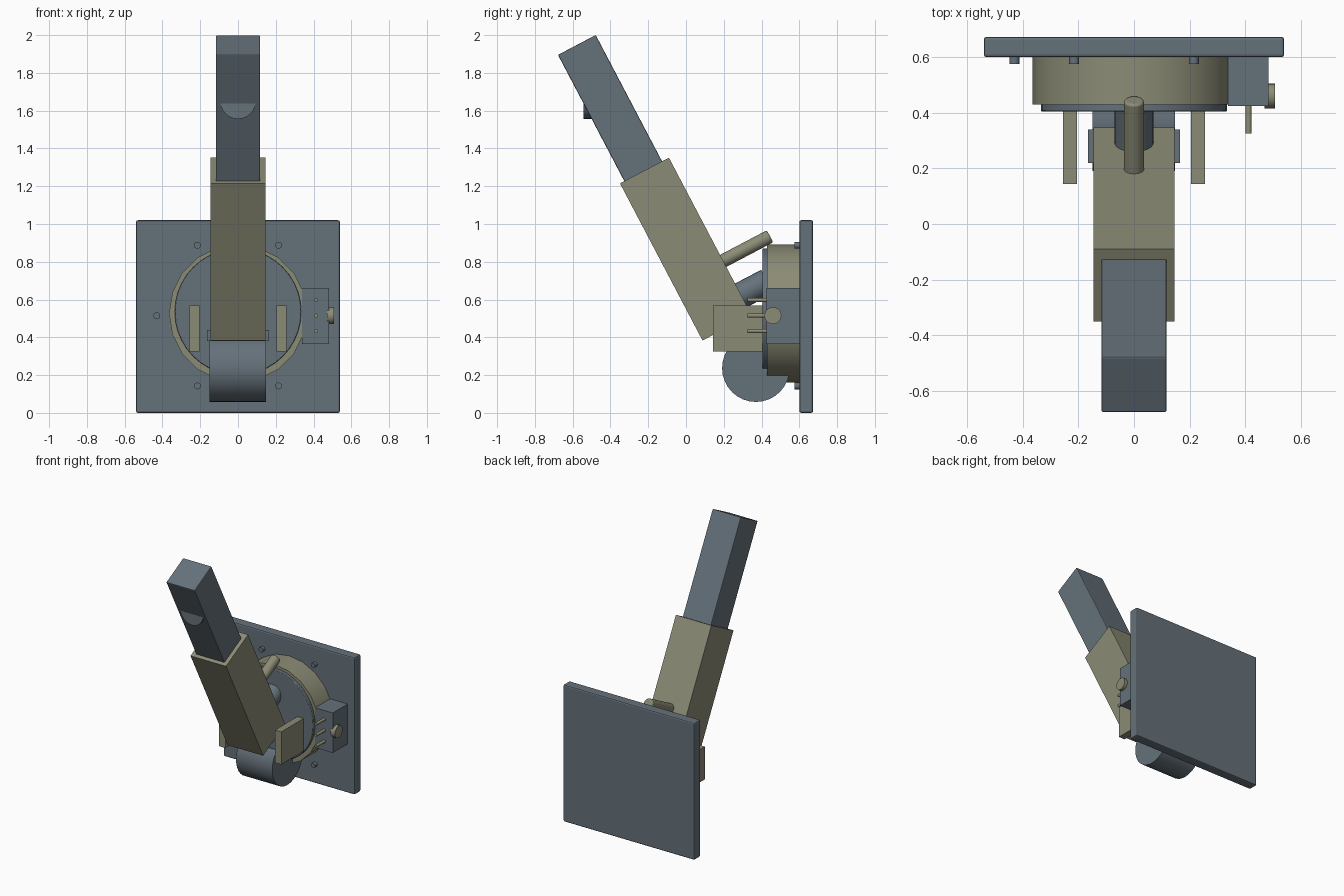
import bpy, math
from mathutils import Vector

if "Cube" in bpy.data.objects:
    bpy.data.objects.remove(bpy.data.objects["Cube"])


def material(name, rgb):
    m = bpy.data.materials.new(name)
    m.diffuse_color = (*rgb, 1)
    m.use_nodes = True
    m.node_tree.nodes["Principled BSDF"].inputs["Base Color"].default_value = m.diffuse_color
    return m


GRAY = material("slate gray", (0.13, 0.165, 0.195))
TAN = material("olive tan", (0.26, 0.26, 0.18))


def finish(ob, name, mat, bevel=0):
    ob.name = name
    ob.data.materials.append(mat)
    if bevel:
        mod = ob.modifiers.new("bevel", 'BEVEL')
        mod.width = bevel
        mod.segments = 2
    return ob


def box(name, mat, x, y, z, bevel=0):
    lo, hi = Vector((x[0], y[0], z[0])), Vector((x[1], y[1], z[1]))
    bpy.ops.mesh.primitive_cube_add(size=1, location=(lo + hi) / 2)
    ob = bpy.context.object
    ob.scale = hi - lo
    bpy.ops.object.transform_apply(location=False, rotation=False, scale=True)
    return finish(ob, name, mat, bevel)


def rod(name, mat, a, b, r, sides=24, bevel=0):
    a, b = Vector(a), Vector(b)
    bpy.ops.mesh.primitive_cylinder_add(vertices=sides, radius=r, depth=(b - a).length,
                                        location=(a + b) / 2)
    ob = bpy.context.object
    ob.rotation_mode = 'QUATERNION'
    ob.rotation_quaternion = (b - a).to_track_quat('Z', 'Y')
    bpy.ops.object.shade_smooth_by_angle(angle=math.radians(35))
    return finish(ob, name, mat, bevel)


def slanted_bar(name, mat, top, length, width, x, bevel=0):
    """Bar leaning toward the front; top = middle of its top end in (y, z)."""
    t, d, n = Vector((0, *top)), Vector((0, 0.465, -0.885)), Vector((0, 0.885, 0.465))
    c = [t - n * width / 2, t + n * width / 2]
    c += [c[1] + d * length, c[0] + d * length]
    verts = [(s, p.y, p.z) for s in (-x, x) for p in c]
    faces = [(3, 2, 1, 0), (4, 5, 6, 7)] + [(i, (i + 1) % 4, (i + 1) % 4 + 4, i + 4) for i in range(4)]
    me = bpy.data.meshes.new(name)
    me.from_pydata(verts, [], faces)
    ob = bpy.data.objects.new(name, me)
    bpy.context.collection.objects.link(ob)
    return finish(ob, name, mat, bevel)


# wall plate with its ring of bolts
box("wall_plate", GRAY, (-0.54, 0.54), (0.60, 0.673), (0, 1.02), 0.01)
for i in range(6):
    a = math.radians(60 * i)
    x, z = 0.43 * math.cos(a), 0.515 + 0.43 * math.sin(a)
    rod("plate_bolt", GRAY, (x, 0.575, z), (x, 0.61, z), 0.018, 16)

# round housing and its cover
rod("round_housing", TAN, (0, 0.43, 0.527), (0, 0.60, 0.527), 0.365, 20)
rod("housing_cover", GRAY, (0, 0.405, 0.535), (0, 0.432, 0.535), 0.335, 40, 0.004)

# hinge drum, pivot bar and side brackets
rod("hinge_drum", GRAY, (-0.15, 0.37, 0.237), (0.148, 0.37, 0.237), 0.179, 32)
box("pivot_bar", GRAY, (-0.165, 0.165), (0.22, 0.34), (0.38, 0.44))
for s in (-1, 1):
    xs = sorted((s * 0.204, s * 0.256))
    box("side_bracket", TAN, xs, (0.143, 0.412), (0.325, 0.568))

# lever: sleeve, grip and thumb stop
slanted_bar("lever_sleeve", TAN, (-0.22, 1.283), 0.94, 0.293, 0.146)
slanted_bar("lever_grip", GRAY, (-0.578, 1.948), 0.95, 0.226, 0.117, 0.006)
rod("thumb_stop", GRAY, (0, -0.543, 1.65), (0, -0.44, 1.65), 0.094, 24)

# plunger behind the lever and the release rod above it
rod("plunger", GRAY, (0, 0.20, 0.575), (0, 0.43, 0.695), 0.07, 24)
rod("release_rod", TAN, (0, 0.15, 0.78), (0, 0.445, 0.935), 0.036, 20, 0.008)

# side control box with knob and pins
box("control_box", GRAY, (0.338, 0.483), (0.425, 0.605), (0.365, 0.662))
rod("control_knob", TAN, (0.47, 0.46, 0.515), (0.507, 0.46, 0.515), 0.045, 20)
for z in (0.433, 0.515, 0.597):
    rod("control_pin", TAN, (0.412, 0.325, z), (0.412, 0.44, z), 0.011, 12)
